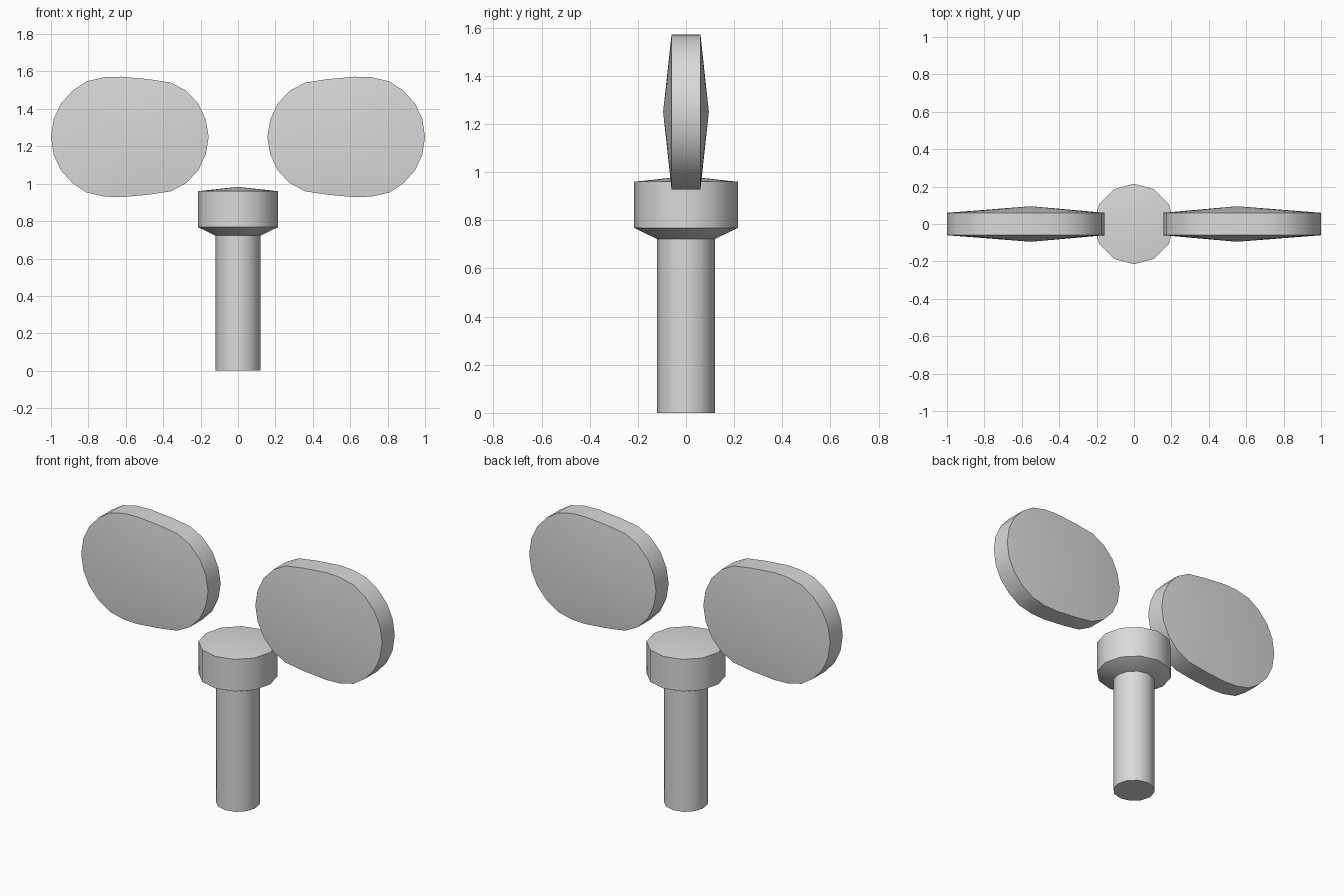
import bpy, bmesh, math

if "Cube" in bpy.data.objects:
    bpy.data.objects.remove(bpy.data.objects["Cube"])

grey = bpy.data.materials.new("light grey")
grey.diffuse_color = (0.7, 0.7, 0.7, 1)
grey.use_nodes = True
grey.node_tree.nodes["Principled BSDF"].inputs["Base Color"].default_value = grey.diffuse_color


def finish(bm, name):
    bmesh.ops.recalc_face_normals(bm, faces=bm.faces[:])
    me = bpy.data.meshes.new(name)
    bm.to_mesh(me)
    bm.free()
    me.materials.append(grey)
    ob = bpy.data.objects.new(name, me)
    bpy.context.collection.objects.link(ob)
    bpy.ops.object.select_all(action='DESELECT')
    bpy.context.view_layer.objects.active = ob
    ob.select_set(True)
    bpy.ops.object.shade_smooth_by_angle(angle=math.radians(35))
    return ob


def loft(bm, rings, tip_a=None, tip_b=None):
    """Bridge equal rings of points; close ends with a fan to a tip or a flat cap."""
    rows = [[bm.verts.new(p) for p in r] for r in rings]
    n = len(rows[0])
    for a, b in zip(rows, rows[1:]):
        for i in range(n):
            j = (i + 1) % n
            bm.faces.new((a[i], a[j], b[j], b[i]))
    for row, tip in ((rows[0], tip_a), (rows[-1], tip_b)):
        if tip is None:
            bm.faces.new(row)
        else:
            t = bm.verts.new(tip)
            for i in range(n):
                bm.faces.new((row[i], row[(i + 1) % n], t))


def circle(r, z, n=12):
    return [(r * math.cos(2 * math.pi * i / n), r * math.sin(2 * math.pi * i / n), z)
            for i in range(n)]


# Shaft
bm = bmesh.new()
loft(bm, [circle(0.12, 0), circle(0.12, 0.725)])
finish(bm, "shaft")

# Head: tapered underside, straight band, shallow pointed top
bm = bmesh.new()
loft(bm, [circle(0.12, 0.722), circle(0.215, 0.768), circle(0.215, 0.96)],
     tip_b=(0, 0, 0.983))
finish(bm, "head")

# Wings: upper half of the outline (x, height above centre), mirrored downwards
half = [(1.0, 0), (0.985, 0.097), (0.947, 0.178), (0.885, 0.247), (0.81, 0.297),
        (0.715, 0.319), (0.625, 0.322), (0.48, 0.309), (0.36, 0.291),
        (0.277, 0.247), (0.212, 0.178), (0.172, 0.092), (0.157, 0)]
outline = half + [(x, -z) for x, z in half[-2:0:-1]]
ZC = 1.25
for side, name in ((1, "right_wing"), (-1, "left_wing")):
    bm = bmesh.new()
    loft(bm, [[(side * x, y, ZC + z) for x, z in outline] for y in (-0.06, 0.06)],
         tip_a=(side * 0.55, -0.095, ZC), tip_b=(side * 0.55, 0.095, ZC))
    finish(bm, name)
